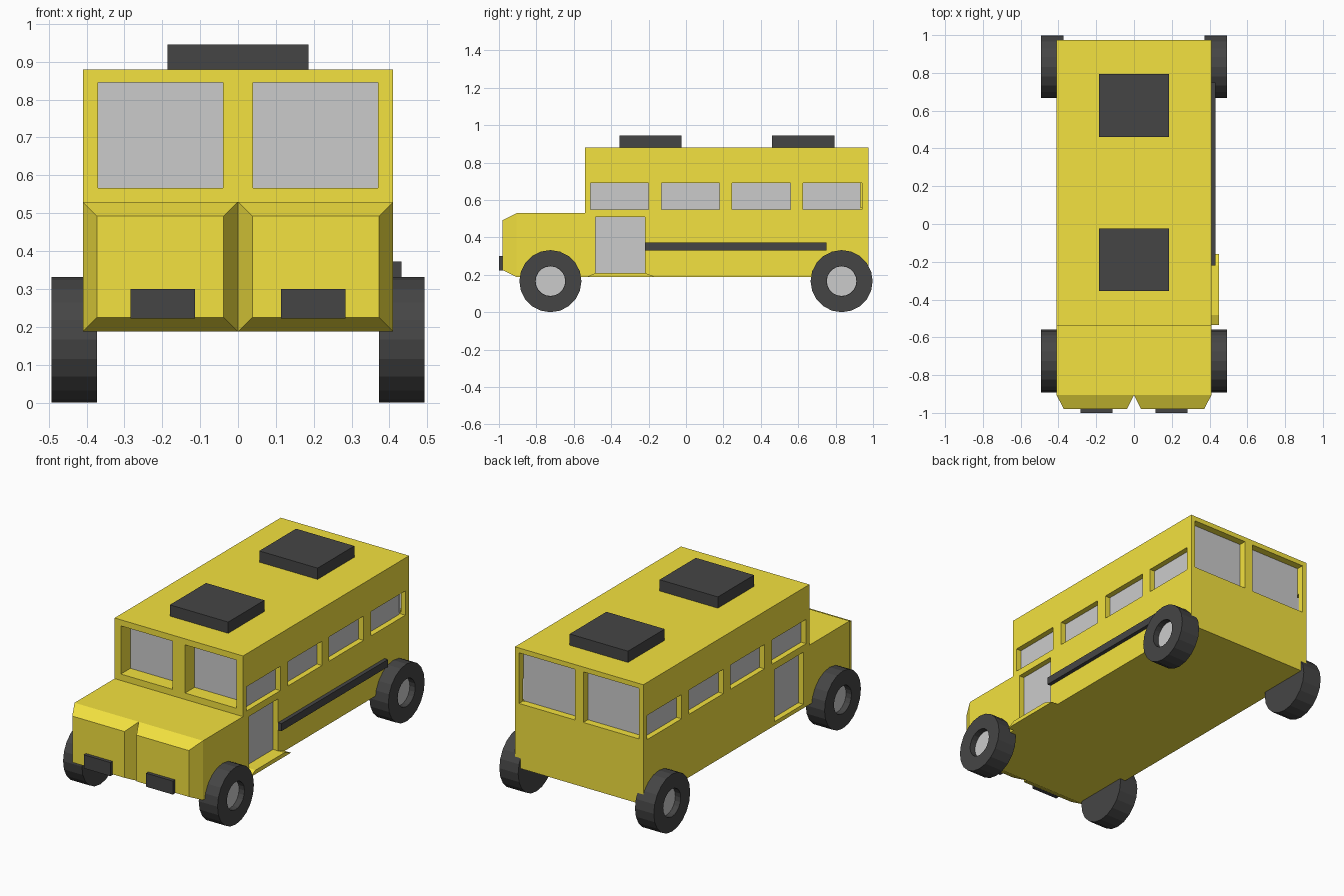
import bpy, bmesh, math
from mathutils import Vector

if "Cube" in bpy.data.objects:
    bpy.data.objects.remove(bpy.data.objects["Cube"])


def material(name, color):
    m = bpy.data.materials.new(name)
    m.diffuse_color = (*color, 1)
    m.use_nodes = True
    m.node_tree.nodes["Principled BSDF"].inputs["Base Color"].default_value = m.diffuse_color
    return m


yellow = material("yellow_paint", (0.9, 0.76, 0.05))
black = material("black_rubber", (0.06, 0.06, 0.06))


def finish(name, bm, mat=None):
    bmesh.ops.recalc_face_normals(bm, faces=bm.faces[:])
    me = bpy.data.meshes.new(name)
    bm.to_mesh(me)
    bm.free()
    ob = bpy.data.objects.new(name, me)
    bpy.context.collection.objects.link(ob)
    if mat:
        me.materials.append(mat)
    return ob


def box(name, x, y, z, mat=None):
    bm = bmesh.new()
    bmesh.ops.create_cube(bm, size=1)
    for v in bm.verts:
        v.co = [lo + (c + 0.5) * (hi - lo) for c, (lo, hi) in zip(v.co, (x, y, z))]
    return finish(name, bm, mat)


def extrude_profile(points, x0, x1):
    """Side profile of (y, z) points, extruded along x."""
    bm = bmesh.new()
    face = bm.faces.new([bm.verts.new((x0, y, z)) for y, z in points])
    ext = bmesh.ops.extrude_face_region(bm, geom=[face])["geom"]
    moved = [g for g in ext if isinstance(g, bmesh.types.BMVert)]
    bmesh.ops.translate(bm, verts=moved, vec=(x1 - x0, 0, 0))
    bmesh.ops.recalc_face_normals(bm, faces=bm.faces[:])
    return bm


# Body: side profile, with the nose split in two raised, tapered panels
W = 0.41
bm = extrude_profile([(-0.905, 0.187), (0.975, 0.187), (0.975, 0.88),
                      (-0.54, 0.88), (-0.54, 0.53), (-0.905, 0.53)], -W, W)
bmesh.ops.bisect_plane(bm, geom=bm.verts[:] + bm.edges[:] + bm.faces[:],
                       plane_co=(0, 0, 0), plane_no=(1, 0, 0))
bm.normal_update()
nose = [f for f in bm.faces if f.calc_center_median().y < -0.9]
bmesh.ops.inset_individual(bm, faces=nose, thickness=0.038, depth=0.075, use_even_offset=True)
body = finish("bus_body", bm, yellow)

# Window and door recesses, each with a grey pane at the bottom
recesses = []
PANE = 0.003
side_openings = [(-0.51, -0.20, 0.55, 0.69), (-0.13, 0.18, 0.55, 0.69),
                 (0.245, 0.56, 0.55, 0.69), (0.625, 0.94, 0.55, 0.69),
                 (-0.485, -0.22, 0.21, 0.51)]
for s in (-1, 1):
    for i, (y0, y1, z0, z1) in enumerate(side_openings):
        name = "door" if i == 4 else "side_window"
        cut = sorted((s * 0.375, s * 0.5))
        pane = sorted((s * 0.374, s * (0.375 + PANE)))
        recesses.append(box("recess_cutter", cut, (y0, y1), (z0, z1)))
        box(name + "_pane", pane, (y0, min(y1, 0.93)), (z0, z1))
    front_x = sorted((s * 0.04, s * 0.37))
    recesses.append(box("recess_cutter", front_x, (-0.65, -0.45), (0.567, 0.845)))
    box("windscreen_pane", front_x, (-0.45 - PANE, -0.449), (0.567, 0.845))
    rear_x = sorted((s * 0.027, s * 0.383))
    recesses.append(box("recess_cutter", rear_x, (0.93, 1.1), (0.56, 0.852)))
    box("rear_window_pane", rear_x, (0.929, 0.93 + PANE), (0.56, 0.852))

bpy.context.view_layer.objects.active = body
for cutter in recesses:
    mod = body.modifiers.new("recess", "BOOLEAN")
    mod.operation = "DIFFERENCE"
    mod.solver = "EXACT"
    mod.object = cutter
    bpy.ops.object.modifier_apply(modifier=mod.name)
    bpy.data.objects.remove(cutter)

# Roof hatches
for y0, y1 in ((-0.355, -0.025), (0.46, 0.795)):
    box("roof_hatch", (-0.186, 0.186), (y0, y1), (0.88, 0.945), black)

# Front lamps
for s in (-1, 1):
    box("front_lamp", sorted((s * 0.114, s * 0.284)), (-1.0, -0.975), (0.222, 0.3), black)

# Rub rail and door step, right side only
box("side_rail", (0.40, 0.432), (-0.22, 0.75), (0.33, 0.373), black)
finish("door_step", extrude_profile([(-0.535, 0.187), (-0.16, 0.187),
                                     (-0.22, 0.21), (-0.482, 0.21)], 0.405, 0.45), yellow)


# Wheels: lathed tyre with a recessed grey hub
R = 0.166
SIDES = 20


def lathe(name, profile, s, y, mat=None):
    bm = bmesh.new()
    vs = [bm.verts.new((s * x, y, R + r)) for x, r in profile]
    es = [bm.edges.new(pair) for pair in zip(vs, vs[1:])]
    bmesh.ops.spin(bm, geom=vs + es, cent=(0, y, R), axis=(1, 0, 0),
                   angle=math.tau, steps=SIDES, use_duplicate=False)
    bmesh.ops.remove_doubles(bm, verts=bm.verts[:], dist=1e-4)
    return finish(name, bm, mat)


for s in (-1, 1):
    for y in (-0.725, 0.832):
        lathe("tyre", [(0.373, 0), (0.373, R), (0.493, R), (0.493, 0.08), (0.455, 0.08),
                       (0.455, 0)], s, y, black)
        lathe("wheel_hub", [(0.45, 0.0), (0.45, 0.079), (0.459, 0.079), (0.459, 0.0)], s, y)
